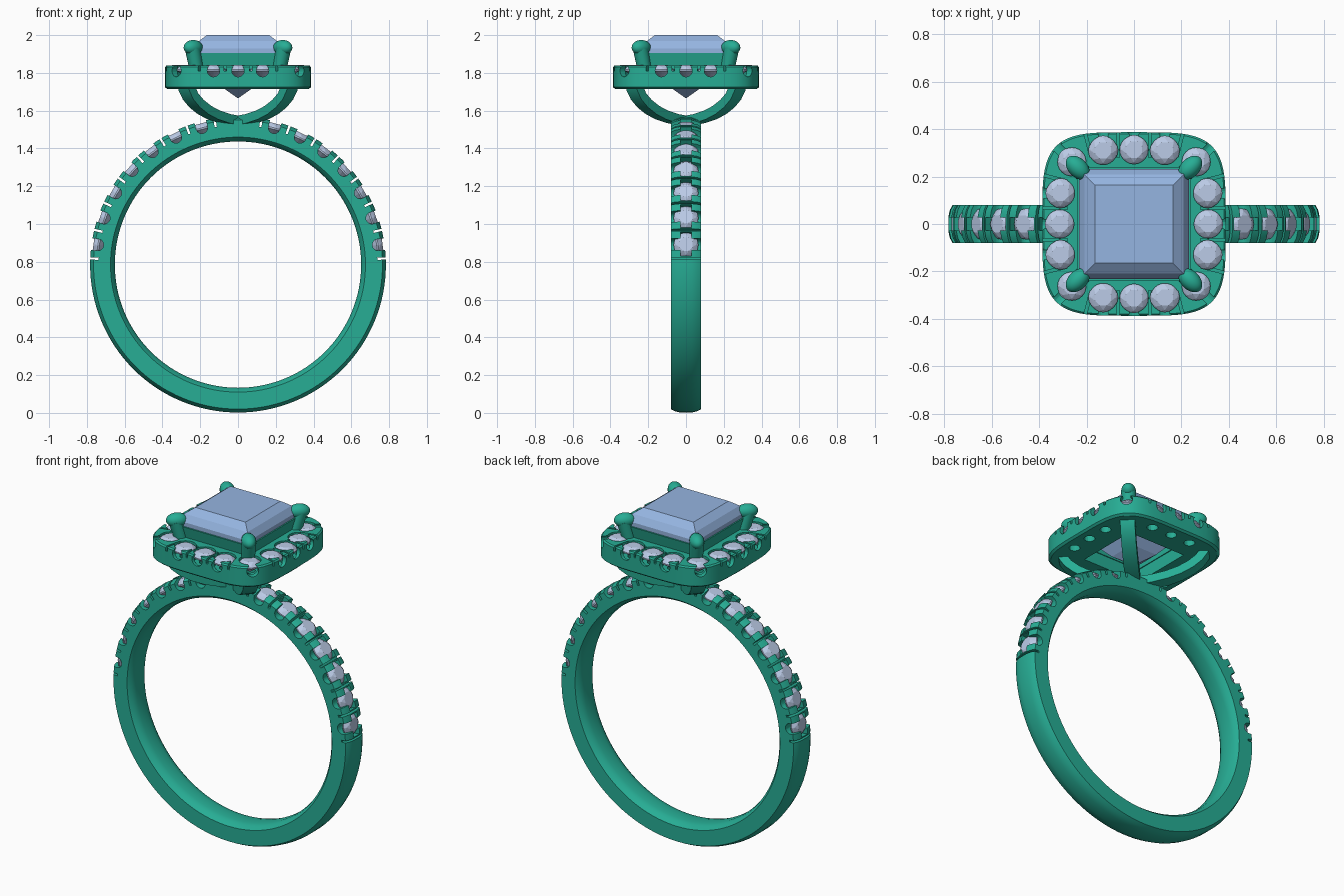
import bpy, bmesh
from math import sin, cos, pi, radians, copysign
from mathutils import Matrix, Vector

if "Cube" in bpy.data.objects:
    bpy.data.objects.remove(bpy.data.objects["Cube"])

T = Matrix.Translation


def material(name, rgb):
    m = bpy.data.materials.new(name)
    m.diffuse_color = (*rgb, 1)
    m.use_nodes = True
    m.node_tree.nodes["Principled BSDF"].inputs["Base Color"].default_value = m.diffuse_color
    return m


METAL = material("green_metal", (0.02, 0.42, 0.30))
BLUE = material("blue_gem", (0.30, 0.46, 0.75))
PALE = material("pale_gem", (0.50, 0.60, 0.80))


def make(name, bm, mat, smooth=True):
    bmesh.ops.recalc_face_normals(bm, faces=bm.faces[:])
    me = bpy.data.meshes.new(name)
    bm.to_mesh(me)
    bm.free()
    ob = bpy.data.objects.new(name, me)
    bpy.context.collection.objects.link(ob)
    if mat:
        me.materials.append(mat)
    if smooth:
        shade(ob)
    return ob


def activate(ob):
    bpy.ops.object.select_all(action='DESELECT')
    ob.select_set(True)
    bpy.context.view_layer.objects.active = ob


def shade(ob):
    activate(ob)
    bpy.ops.object.shade_smooth_by_angle(angle=radians(30))


def carve(ob, cutter_bm):
    cutter = make("cutter", cutter_bm, None, False)
    cutter.hide_render = True
    mod = ob.modifiers.new("carve", 'BOOLEAN')
    mod.operation, mod.solver, mod.use_self = 'DIFFERENCE', 'EXACT', True
    mod.object = cutter
    activate(ob)
    bpy.ops.object.modifier_apply(modifier=mod.name)
    bpy.data.objects.remove(cutter)
    shade(ob)


def loft(bm, rings, closed=False):
    vs = [[bm.verts.new(p) for p in r] for r in rings]
    n = len(vs[0])
    for i in range(len(vs) if closed else len(vs) - 1):
        a, b = vs[i], vs[(i + 1) % len(vs)]
        for j in range(n):
            k = (j + 1) % n
            bm.faces.new((a[j], a[k], b[k], b[j]))
    if not closed:
        bm.faces.new(vs[0][::-1])
        bm.faces.new(vs[-1])


def box(bm, m, sx, sy, sz):
    bmesh.ops.create_cube(bm, size=1, matrix=m @ Matrix.Diagonal((sx, sy, sz, 1)))


def cyl(bm, m, r, depth, r2=None, seg=24):
    bmesh.ops.create_cone(bm, cap_ends=True, segments=seg, radius1=r,
                          radius2=r if r2 is None else r2, depth=depth, matrix=m)


def hull(bm, pts):
    bmesh.ops.convex_hull(bm, input=[bm.verts.new(p) for p in pts])


def round_gem(bm, m, r):
    # round brilliant: culet, 16-sided girdle, 8-sided table
    pts = [(0, 0, -0.75 * r)]
    for i in range(16):
        a = i * pi / 8
        pts += [(r * cos(a), r * sin(a), z) for z in (-0.06 * r, 0.06 * r)]
    for i in range(8):
        a = i * pi / 4 + pi / 8
        pts += [(0.58 * r * cos(a), 0.58 * r * sin(a), 0.42 * r),
                (0.84 * r * cos(a + pi / 8), 0.84 * r * sin(a + pi / 8), 0.26 * r)]
    hull(bm, [m @ Vector(p) for p in pts])


# band: domed outside, eased inside edges
CZ = 0.785
half = [(0.08, 0.675), (0.08, 0.765), (0.06, 0.776), (0.03, 0.783)]
inner = [(0.06, 0.659), (0.03, 0.652)]
profile = (half + [(-y, r) for y, r in half[::-1]]
           + [(-y, r) for y, r in inner] + inner[::-1])
bm = bmesh.new()
loft(bm, [[(r * cos(a), y, CZ + r * sin(a)) for y, r in profile]
          for a in (i * 2 * pi / 128 for i in range(128))], closed=True)
band = make("band", bm, METAL)

# shoulder stones and the notches that leave prongs around them
cut, gems = bmesh.new(), bmesh.new()
STEP = 11.2


def radial(deg, side):
    return T((0, 0, CZ)) @ Matrix.Rotation(side * radians(90 - deg), 4, 'Y')


for side in (-1, 1):
    for i in range(7):
        m = radial(8 + STEP * i, side)
        round_gem(gems, m @ T((0, 0, 0.745)), 0.066)
        box(cut, m @ T((0, 0, 0.785)), 0.062, 0.2, 0.07)
        cyl(cut, m @ T((0, 0, 0.75)) @ Matrix.Rotation(pi / 2, 4, 'X'), 0.031, 0.21)
        box(cut, m @ T((0, 0, 0.78)), 0.128, 0.056, 0.10)
    for i in range(8):
        box(cut, radial(8 + STEP * (i - 0.5), side) @ T((0, 0, 0.79)), 0.012, 0.22, 0.104)
carve(band, cut)
make("shoulder_stones", gems, PALE, False)


# halo plate: cushion outline
def cushion(h, z, n=4.2, count=96):
    f = lambda c: copysign(abs(c) ** (2 / n), c) * h
    return [(f(cos(a)), f(sin(a)), z) for a in (i * 2 * pi / count for i in range(count))]


bm = bmesh.new()
loft(bm, [cushion(0.375, 1.715), cushion(0.387, 1.725),
          cushion(0.387, 1.83), cushion(0.38, 1.838)])
halo = make("halo", bm, METAL)

# halo stones, their seats, side windows and drilled holes
cut, gems = bmesh.new(), bmesh.new()
for q in range(4):
    rot = Matrix.Rotation(q * pi / 2, 4, 'Z')
    for x, y, turn in ((-0.13, 0.31, 0), (0, 0.313, 0), (0.13, 0.31, 0), (0.262, 0.262, -pi / 4)):
        m = rot @ T((x, y, 0)) @ Matrix.Rotation(turn, 4, 'Z')
        round_gem(gems, m @ T((0, 0, 1.815)), 0.063)
        cyl(cut, m @ T((0, 0, 1.83)), 0.06, 0.11)
        cyl(cut, m @ T((0, 0, 1.74)), 0.03, 0.12, seg=16)
        cyl(cut, m @ T((0, 0.1, 1.812)) @ Matrix.Rotation(pi / 2, 4, 'X'), 0.033, 0.2)
    for x, turn in ((-0.067, 0), (0.067, 0), (-0.2, 0.25), (0.2, -0.25)):
        m = rot @ T((x, 0.36, 1.84)) @ Matrix.Rotation(turn, 4, 'Z')
        box(cut, m, 0.012, 0.16, 0.06)
box(cut, T((0, 0, 1.78)), 0.38, 0.38, 0.3)
carve(halo, cut)
make("halo_stones", gems, PALE, False)


# square collar under the centre stone
def square(h, z):
    return [(h, h, z), (-h, h, z), (-h, -h, z), (h, -h, z)]


bm = bmesh.new()
loft(bm, [square(0.215, 1.79), square(0.24, 1.905), square(0.215, 1.905),
          square(0.185, 1.79)], closed=True)
make("collar", bm, METAL)

# square centre stone
bm = bmesh.new()
pts = [(0, 0, 1.665)]
for h, z in ((0.085, 1.725), (0.17, 1.82), (0.232, 1.905), (0.232, 1.93), (0.208, 1.968), (0.165, 2.0)):
    pts += square(h, z)
hull(bm, pts)
make("centre_stone", bm, BLUE, False)

# four curved basket arms and four claws on the diagonals
arms, claws = bmesh.new(), bmesh.new()
path = [(0.39, 1.74), (0.382, 1.715), (0.355, 1.675), (0.31, 1.637), (0.25, 1.603),
        (0.18, 1.577), (0.10, 1.558), (0, 1.545)]
for q in range(4):
    m = Matrix.Rotation(pi / 4 + q * pi / 2, 4, 'Z')
    rings = []
    for i, (r, z) in enumerate(path):
        a, b = path[max(i - 1, 0)], path[min(i + 1, len(path) - 1)]
        d = Vector((b[0] - a[0], b[1] - a[1])).normalized()
        nx, nz = -d.y * 0.024, d.x * 0.024
        rings.append([m @ Vector(p) for p in (
            (r + nx, 0.04, z + nz), (r + nx, -0.04, z + nz),
            (r - nx, -0.04, z - nz), (r - nx, 0.04, z - nz))])
    loft(arms, rings)
    lean = Vector((0.04, 0, 0.145)).to_track_quat('Z', 'Y').to_matrix().to_4x4()
    cyl(claws, m @ T((0.322, 0, 1.86)) @ lean, 0.036, 0.15, 0.04)
    bmesh.ops.create_uvsphere(claws, u_segments=24, v_segments=14, radius=1,
                              matrix=m @ T((0.335, 0, 1.934)) @ Matrix.Diagonal((0.06, 0.04, 0.04, 1)))
make("basket_arms", arms, METAL)
make("claws", claws, METAL)

# peg joining basket to band
bm = bmesh.new()
cyl(bm, T((0, 0, 1.54)), 0.035, 0.06)
make("basket_peg", bm, METAL)
